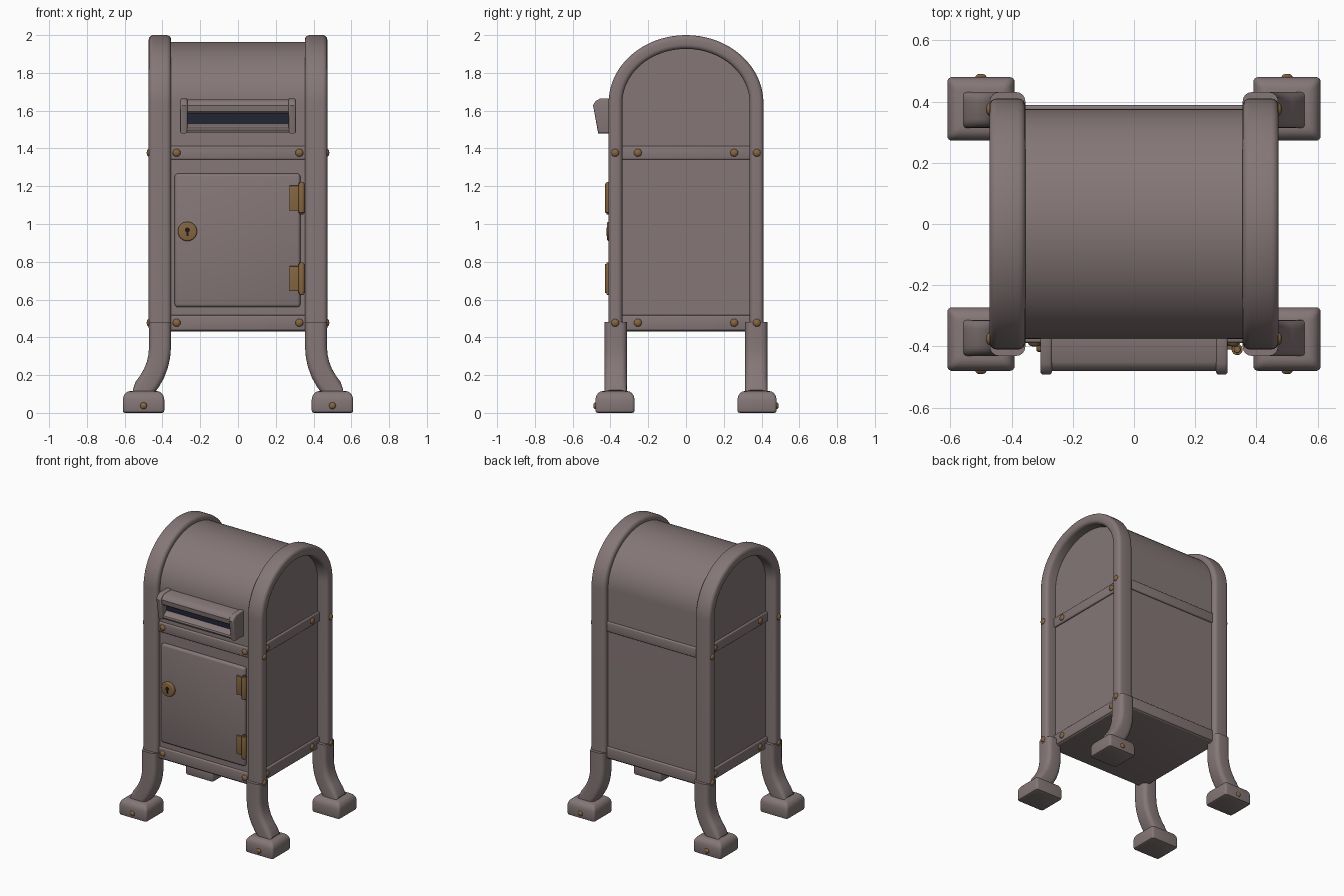
import bpy, bmesh, math
from mathutils import Vector, Matrix

if "Cube" in bpy.data.objects:
    bpy.data.objects.remove(bpy.data.objects["Cube"])


def material(name, rgb):
    m = bpy.data.materials.new(name)
    m.diffuse_color = (*rgb, 1)
    m.use_nodes = True
    m.node_tree.nodes["Principled BSDF"].inputs["Base Color"].default_value = m.diffuse_color
    return m


PAINT = material("mauve_grey_paint", (0.235, 0.183, 0.184))
BRASS = material("aged_brass", (0.235, 0.13, 0.052))
NAVY = material("dark_slot", (0.016, 0.018, 0.035))
BLACK = material("keyhole_black", (0.01, 0.01, 0.01))


def finish(name, bm, mat, bevel=0.0, segments=3, angle=35):
    if bevel:
        edges = [e for e in bm.edges if len(e.link_faces) == 2
                 and e.calc_face_angle() > math.radians(40)]
        bmesh.ops.bevel(bm, geom=edges, offset=bevel, segments=segments,
                        profile=0.5, affect='EDGES', clamp_overlap=True)
    bmesh.ops.recalc_face_normals(bm, faces=bm.faces)
    me = bpy.data.meshes.new(name)
    bm.to_mesh(me)
    bm.free()
    me.materials.append(mat)
    ob = bpy.data.objects.new(name, me)
    bpy.context.collection.objects.link(ob)
    bpy.ops.object.select_all(action='DESELECT')
    ob.select_set(True)
    bpy.context.view_layer.objects.active = ob
    bpy.ops.object.shade_smooth_by_angle(angle=math.radians(angle))
    return ob


def box(name, x, y, z, mat=PAINT, bevel=0.0):
    bm = bmesh.new()
    bmesh.ops.create_cube(bm, size=1)
    for v in bm.verts:
        for i, (a, b) in enumerate((x, y, z)):
            v.co[i] = (a + b) / 2 + v.co[i] * (b - a)
    return finish(name, bm, mat, bevel)


def prism(name, profile, x0, x1, mat=PAINT, bevel=0.0):
    """Extrude a (y, z) outline along x."""
    bm = bmesh.new()
    f = bm.faces.new([bm.verts.new((x0, y, z)) for y, z in profile])
    for v in bmesh.ops.extrude_face_region(bm, geom=[f])["geom"]:
        if isinstance(v, bmesh.types.BMVert):
            v.co.x = x1
    return finish(name, bm, mat, bevel)


def disc(name, centre, radius, depth, axis, mat, bevel=0.0, sides=32):
    bm = bmesh.new()
    rot = Vector((0, 0, 1)).rotation_difference(Vector(axis)).to_matrix().to_4x4()
    bmesh.ops.create_cone(bm, cap_ends=True, segments=sides, radius1=radius, radius2=radius,
                          depth=depth, matrix=Matrix.Translation(centre) @ rot)
    return finish(name, bm, mat, bevel)


def rivet(name, centre, axis, r=0.021):
    bm = bmesh.new()
    rot = Vector((0, 0, 1)).rotation_difference(Vector(axis)).to_matrix().to_4x4()
    bmesh.ops.create_uvsphere(bm, u_segments=16, v_segments=8, radius=r,
                              matrix=Matrix.Translation(centre) @ rot @ Matrix.Diagonal((1, 1, 0.6, 1)))
    return finish(name, bm, BRASS, angle=60)


def rounded_rect(width, depth, radius):
    pts = []
    for k, (sx, sy) in enumerate(((1, 1), (-1, 1), (-1, -1), (1, -1))):
        for j in range(5):
            a = math.pi / 2 * (k + j / 4)
            pts.append((sx * (width / 2 - radius) + radius * math.cos(a),
                        sy * (depth / 2 - radius) + radius * math.sin(a)))
    return pts


def skin(name, rings, angle=35):
    """Join equal rings of points into a closed surface."""
    bm = bmesh.new()
    rings = [[bm.verts.new(p) for p in r] for r in rings]
    for r, s in zip(rings, rings[1:]):
        for i in range(len(r)):
            j = (i + 1) % len(r)
            bm.faces.new((r[i], r[j], s[j], s[i]))
    bm.faces.new(rings[0])
    bm.faces.new(rings[-1])
    return finish(name, bm, PAINT, angle=angle)


def sweep(name, path, side, width, depth, radius, limit=9):
    """Sweep a rounded rectangle along a planar path; limit caps the reach in x."""
    side = Vector(side)
    path = [Vector(p) for p in path]
    rings = []
    for i, p in enumerate(path):
        t = (path[min(i + 1, len(path) - 1)] - path[max(i - 1, 0)]).normalized()
        n = t.cross(side)
        ring = [p + side * u + n * v for u, v in rounded_rect(width, depth, radius)]
        for q in ring:
            q.x = max(-limit, min(limit, q.x))
        rings.append(ring)
    return skin(name, rings)


def arch(half, top, bottom, spring=1.64, n=40):
    pts = [(-half, bottom)]
    for i in range(n + 1):
        a = math.pi * (1 - i / n)
        pts.append((half * math.cos(a), spring + (top - spring) * math.sin(a)))
    return pts + [(half, bottom)]


# Barrel-topped body and floor plate
prism("body", arch(0.375, 1.963, 0.44), -0.395, 0.395)
box("floor_plate", (-0.40, 0.40), (-0.38, 0.38), (0.43, 0.455), bevel=0.008)

# Horizontal bands on all four sides
for label, z in (("upper", (1.341, 1.412)), ("lower", (0.437, 0.517))):
    for s, where in ((-1, "front"), (1, "back")):
        box(f"{label}_{where}_band", (-0.37, 0.37), sorted((s * 0.36, s * 0.388)), z, bevel=0.008)
    for s, where in ((-1, "left"), (1, "right")):
        box(f"{label}_{where}_band", sorted((s * 0.38, s * 0.408)), (-0.35, 0.35), z, bevel=0.008)

# Arched end frames, legs and feet
for s, where in ((-1, "left"), (1, "right")):
    path = [(s * 0.4135, y, z) for y, z in arch(0.3735, 1.9635, 0.45)]
    sweep(f"{where}_frame", path, (1, 0, 0), 0.118, 0.073, 0.024)
    for f, end in ((-1, "front"), (1, "back")):
        leg = [(0.413, 0.48), (0.413, 0.40), (0.413, 0.345), (0.417, 0.30), (0.427, 0.255),
               (0.444, 0.21), (0.468, 0.168), (0.497, 0.128), (0.53, 0.085)]
        sweep(f"{end}_{where}_leg", [(s * x, f * 0.372, z) for x, z in leg],
              (0, 1, 0), 0.118, 0.116, 0.03, limit=0.557)
        # foot: rounded block stacked from shrinking outlines
        layers = ((0.012, 0), (0.003, 0.004), (0, 0.014), (0, 0.07), (0.004, 0.088),
                  (0.013, 0.103), (0.025, 0.112), (0.038, 0.115))
        rings = [[(s * 0.5 + x, f * 0.376 + y, z) for x, y in
                  rounded_rect(0.22 - 2 * i, 0.208 - 2 * i, 0.016)] for i, z in layers]
        skin(f"{end}_{where}_foot", rings, 40)
        rivet(f"{end}_{where}_foot_rivet", (s * 0.5, f * 0.48, 0.038), (0, f, 0), 0.018)

# Rivets on the bands and frames
for z in (0.477, 1.377):
    for s in (-1, 1):
        rivet("front_rivet", (s * 0.325, -0.388, z), (0, -1, 0))
        for y in (-0.375, 0.375):
            rivet("frame_rivet", (s * 0.471, y, z), (s, 0, 0))
        for y in (-0.255, 0.255):
            rivet("side_rivet", (s * 0.408, y, z), (s, 0, 0))

# Door with lock
box("door", (-0.335, 0.33), (-0.398, -0.36), (0.56, 1.267), bevel=0.016)
disc("lock", (-0.268, -0.403, 0.961), 0.051, 0.03, (0, -1, 0), BRASS, bevel=0.008)
disc("keyhole_top", (-0.268, -0.418, 0.968), 0.013, 0.006, (0, -1, 0), BLACK, sides=16)
box("keyhole_slit", (-0.273, -0.263), (-0.421, -0.415), (0.936, 0.966), BLACK)

# Hinges
for z in (0.711, 1.137):
    box("hinge_leaf", (0.272, 0.335), (-0.41, -0.39), (z - 0.066, z + 0.066), BRASS, 0.003)
    disc("hinge_knuckle", (0.337, -0.41, z), 0.018, 0.155, (0, 0, 1), BRASS, 0.003, 24)
    disc("hinge_pin", (0.337, -0.41, z), 0.011, 0.172, (0, 0, 1), BRASS, 0.003, 16)

# Mail slot: end caps, hood, opening and sloped lip
cap = [(-0.36, 1.666), (-0.455, 1.664), (-0.48, 1.65), (-0.492, 1.628), (-0.465, 1.48), (-0.36, 1.48)]
for s, where in ((-1, "left"), (1, "right")):
    prism(f"slot_{where}_cap", cap, *sorted((s * 0.268, s * 0.306)), bevel=0.009)
prism("slot_hood", [(-0.36, 1.66), (-0.45, 1.658), (-0.468, 1.648), (-0.48, 1.628), (-0.476, 1.595),
                    (-0.462, 1.584), (-0.36, 1.584)], -0.275, 0.275)
box("slot_opening", (-0.272, 0.272), (-0.425, -0.37), (1.50, 1.60), NAVY)
prism("slot_lip", [(-0.36, 1.533), (-0.425, 1.532), (-0.462, 1.508), (-0.466, 1.497), (-0.46, 1.484),
                   (-0.36, 1.484)], -0.275, 0.275)
